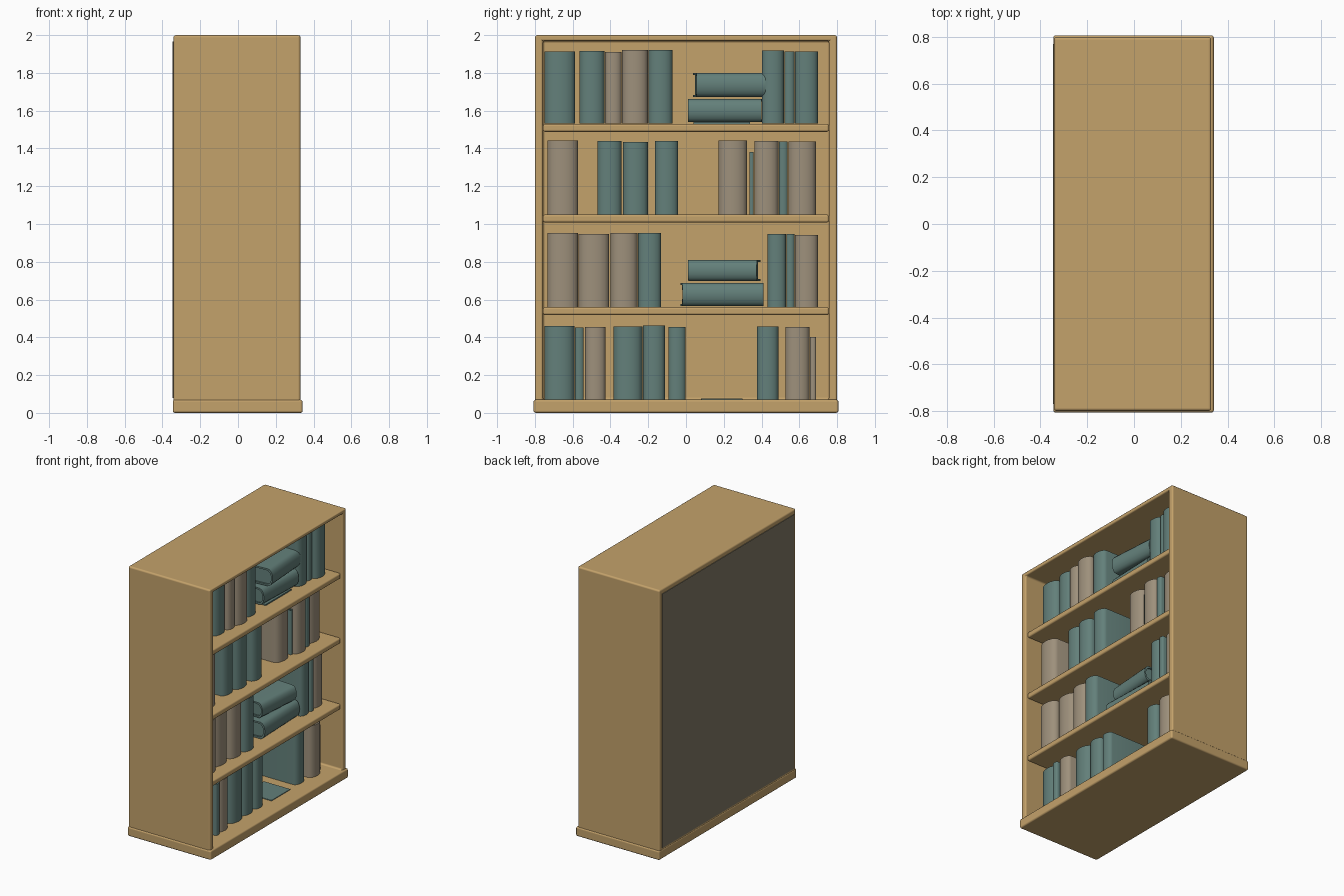
import bpy, bmesh, math, random
from mathutils import Vector

random.seed(4)
if "Cube" in bpy.data.objects:
    bpy.data.objects.remove(bpy.data.objects["Cube"], do_unlink=True)


def material(name, rgb):
    mat = bpy.data.materials.new(name)
    mat.use_nodes = True
    colour = (*rgb, 1)
    mat.diffuse_color = colour
    mat.node_tree.nodes["Principled BSDF"].inputs["Base Color"].default_value = colour
    return mat


wood = material("warm wood", (0.55, 0.36, 0.145))
teal = material("teal cloth", (0.125, 0.215, 0.195))
beige = material("beige cloth", (0.34, 0.28, 0.20))
backing = material("dull backing", (0.22, 0.19, 0.13))


def finish(name, bm, mat, bevel=0.0):
    bmesh.ops.recalc_face_normals(bm, faces=bm.faces[:])
    mesh = bpy.data.meshes.new(name)
    bm.to_mesh(mesh)
    bm.free()
    mesh.materials.append(mat)
    obj = bpy.data.objects.new(name, mesh)
    bpy.context.collection.objects.link(obj)
    if bevel:
        for poly in mesh.polygons:
            poly.use_smooth = True
        mod = obj.modifiers.new("rounded edges", 'BEVEL')
        mod.width = bevel
        mod.segments = 3
        mod.harden_normals = True
    return obj


def box_mesh(low, high):
    bm = bmesh.new()
    bmesh.ops.create_cube(bm, size=1)
    low, high = Vector(low), Vector(high)
    for v in bm.verts:
        v.co = (low + high) / 2 + v.co * (high - low)
    return bm


def box(name, low, high, mat, bevel=0.0):
    return finish(name, box_mesh(low, high), mat, bevel)


# Case: one block with the front face inset and pushed back
FLOOR, CEILING, INNER = 0.07, 1.97, 0.757
bm = box_mesh((-0.342, -0.8, 0), (0.33, 0.8, 2))
front = max(bm.faces, key=lambda f: f.calc_center_median().x)
bmesh.ops.inset_individual(bm, faces=[front], thickness=0.02)
for v in front.verts:
    v.co.y = math.copysign(INNER, v.co.y)
    v.co.z = CEILING if v.co.z > 1 else FLOOR
opening = bmesh.ops.extrude_discrete_faces(bm, faces=[front])["faces"][0]
for v in opening.verts:
    v.co.x = -0.31
finish("case", bm, wood, 0.013)

# Plinth, back panel and shelves
box("plinth", (-0.345, -0.807, 0), (0.342, 0.807, FLOOR), wood, 0.012)
box("back_panel", (-0.346, -0.77, 0.08), (-0.341, 0.77, 1.965), backing)
shelf_tops = [1.53, 1.05, 0.56]
for i, top in enumerate(shelf_tops):
    box(f"shelf_{i + 1}", (-0.32, -INNER, top - 0.042), (0.315, INNER, top), wood, 0.012)


def prism(bm, outline, z0, z1):
    rings = [[bm.verts.new((x, y, z)) for x, y in outline] for z in (z0, z1)]
    bm.faces.new(rings[0])
    bm.faces.new(rings[1])
    n = len(outline)
    for i in range(n):
        j = (i + 1) % n
        bm.faces.new((rings[0][i], rings[0][j], rings[1][j], rings[1][i]))


def cover_line(half, spine, bulge):
    # open U shape with a rounded spine towards +x
    steps = 8
    angles = [math.pi * (i / steps - 0.5) for i in range(steps + 1)]
    arc = [(spine - bulge + bulge * math.cos(a), half * math.sin(a)) for a in angles]
    return [(0, -half)] + arc + [(0, half)]


def book(name, width, depth, height, mat):
    board = min(0.012, width * 0.2)
    half, bulge = width / 2, min(0.045, width * 0.3)
    bm = bmesh.new()
    outer = cover_line(half, depth, bulge)
    inner = cover_line(half - board, depth - board, bulge)
    prism(bm, outer + inner[::-1], 0, height)
    # page block, set in from the cover
    pages = [(0.012 if x == 0 else x, y) for x, y in inner]
    prism(bm, pages, 0.012, height - 0.012)
    obj = finish(name, bm, mat)
    bpy.ops.object.select_all(action='DESELECT')
    obj.select_set(True)
    bpy.context.view_layer.objects.active = obj
    bpy.ops.object.shade_smooth_by_angle(angle=math.radians(40))
    return obj


# Standing books: left and right edge along y, then colour
T, B = teal, beige
rows = [
    (1.53, [(-.75, -.585, T), (-.565, -.43, T), (-.43, -.34, B), (-.34, -.2, B), (-.2, -.07, T),
            (.4, .52, T), (.52, .575, T), (.575, .7, T)]),
    (1.05, [(-.735, -.57, B), (-.47, -.34, T), (-.335, -.2, T), (-.165, -.04, T),
            (.17, .325, B), (.335, .36, T), (.36, .49, B), (.49, .54, T), (.54, .69, B)]),
    (0.56, [(-.735, -.57, B), (-.57, -.405, B), (-.4, -.255, B), (-.255, -.13, T),
            (.43, .53, T), (.53, .575, T), (.575, .7, B)]),
    (FLOOR, [(-.75, -.59, T), (-.59, -.54, T), (-.535, -.425, B), (-.385, -.23, T),
             (-.23, -.11, T), (-.095, 0, T), (.375, .49, T), (.525, .655, B), (.655, .69, B)]),
]
for r, (base, books) in enumerate(rows):
    for i, (y0, y1, mat) in enumerate(books):
        thin = y1 - y0 < 0.04
        height = 0.33 if thin else 0.38 + random.uniform(0, 0.012)
        spine = 0.2 if thin else 0.23 + random.uniform(-0.02, 0.02)
        obj = book(f"book_row{r + 1}_{i + 1}", y1 - y0 - 0.003, 0.34, height, mat)
        obj.location = (spine - 0.34, (y0 + y1) / 2, base + 0.001)

# Lying books: y range, z range and a slight turn
stacks = [(.02, .41, 1.54, 1.662, -2), (.035, .4, 1.672, 1.8, 4),
          (-.03, .4, .565, .688, 2), (.03, .395, .698, .81, -4)]
for i, (y0, y1, z0, z1, turn) in enumerate(stacks):
    obj = book(f"lying_book_{i + 1}", z1 - z0, 0.3, y1 - y0, teal)
    obj.rotation_euler = (math.radians(90), 0, math.radians(turn))
    obj.location = (-0.08, y1, (z0 + z1) / 2)

# Thin booklets under the upper stack and on the bottom floor
box("booklet_upper", (-0.08, 0.04, 1.53), (0.2, 0.34, 1.539), teal)
box("booklet_floor", (0, 0.08, FLOOR), (0.22, 0.3, FLOOR + 0.006), teal, 0.002)
